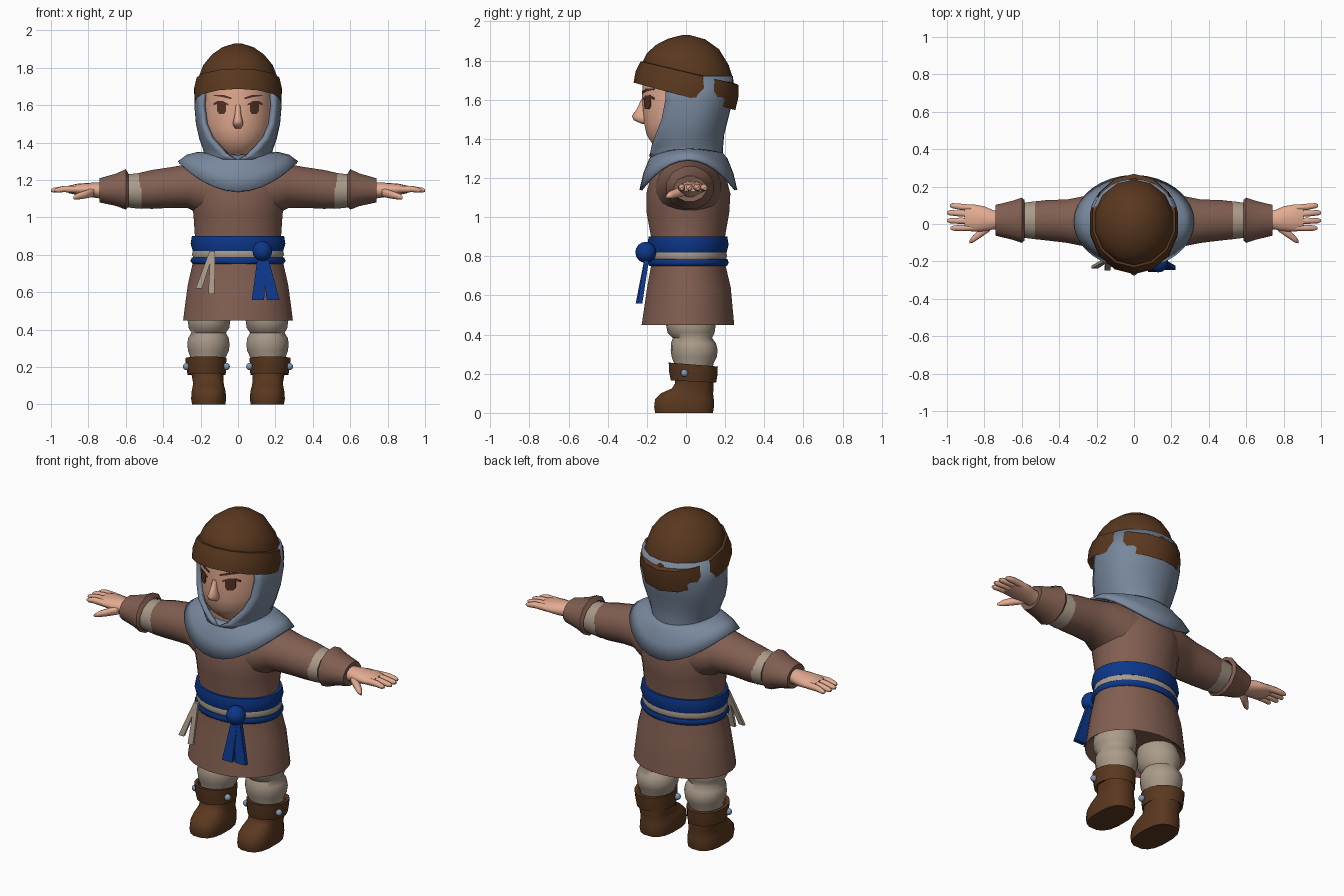
import bpy, bmesh, math
from mathutils import Vector


def material(name, r, g, b):
    m = bpy.data.materials.new(name)
    m.diffuse_color = (*[((c / 255 + 0.055) / 1.055) ** 2.4 for c in (r, g, b)], 1)
    return m


BROWN = material("dark_brown", 90, 56, 31)
TUNIC = material("tunic_brown", 129, 94, 81)
HOOD = material("slate_blue", 120, 136, 157)
SKIN = material("skin", 228, 172, 146)
LINEN = material("linen", 170, 155, 138)
BLUE = material("sash_blue", 12, 55, 138)
STUD = material("stud_grey", 130, 152, 180)
HAIR = material("brow_brown", 84, 50, 36)


def surface(name, rows, mat, closed=True, caps=True, angle=40, thick=0):
    """Skin a list of equal-length point rows."""
    bm = bmesh.new()
    vs = [[bm.verts.new(p) for p in row] for row in rows]
    n = len(rows[0])
    for a, b in zip(vs, vs[1:]):
        for i in range(n if closed else n - 1):
            j = (i + 1) % n
            bm.faces.new((a[i], a[j], b[j], b[i]))
    if caps and closed:
        bm.faces.new(vs[0])
        bm.faces.new(vs[-1])
    bmesh.ops.recalc_face_normals(bm, faces=bm.faces)
    me = bpy.data.meshes.new(name)
    bm.to_mesh(me)
    bm.free()
    me.materials.append(mat)
    me.shade_smooth()
    me.set_sharp_from_angle(angle=math.radians(angle))
    ob = bpy.data.objects.new(name, me)
    bpy.context.collection.objects.link(ob)
    if thick:
        mod = ob.modifiers.new("thickness", 'SOLIDIFY')
        mod.thickness = thick
        mod.offset = -1
    return ob


def loft(name, rings, mat, n=20, axis='z', side=1, power=1, **kw):
    """Rings: (t, centre a, centre b, radius a, radius b, slope along y)."""
    rows = []
    for t, ca, cb, ra, rb, *sl in rings:
        row = []
        for i in range(n):
            th = math.tau * (i + 0.5) / n
            c, s = math.cos(th), math.sin(th)
            a = ca + ra * math.copysign(abs(c) ** power, c)
            b = cb + rb * math.copysign(abs(s) ** power, s)
            if axis == 'z':
                row.append((side * a, b, t + (sl[0] * b if sl else 0)))
            else:
                row.append((side * t, a, b))
        rows.append(row)
    return surface(name, rows, mat, **kw)


def ball(name, loc, r, mat):
    rings = [(loc[2] + r * math.cos(a), loc[0], loc[1], r * math.sin(a), r * math.sin(a))
             for a in [math.pi * (k + 0.15) / 8.3 for k in range(9)]]
    return loft(name, rings, mat, n=14, angle=60)


def strip(name, p, q, w0, w1, mat, d=0.012):
    """Flat hanging cloth strip from p to q."""
    rows = []
    for pt, w in ((p, w0), (q, w1)):
        rows.append([Vector(pt) + Vector(o) for o in
                     ((-w, -d, 0), (w, -d, 0), (w, d, 0), (-w, d, 0))])
    return surface(name, rows, mat)


# Tunic body with a recessed underside
loft("tunic", [(0.52, 0, 0.01, 0.23, 0.18), (0.46, 0, 0.01, 0.28, 0.225),
               (0.45, 0, 0.01, 0.295, 0.238), (0.53, 0, 0.012, 0.285, 0.228),
               (0.64, 0, 0.015, 0.27, 0.215), (0.75, 0, 0.012, 0.245, 0.192),
               (0.9, 0, 0.01, 0.232, 0.19), (1.02, 0, 0.01, 0.24, 0.212),
               (1.12, 0, 0.012, 0.262, 0.216), (1.2, 0, 0.012, 0.26, 0.195),
               (1.28, 0, 0.01, 0.2, 0.16), (1.33, 0, 0.01, 0.12, 0.12)], TUNIC, n=28)

# Sash: two blue rolls with a linen cord between
for nm, z0, z1, r, m in (("sash_upper", 0.82, 0.9, 0.255, BLUE),
                         ("sash_cord", 0.778, 0.825, 0.248, LINEN),
                         ("sash_lower", 0.75, 0.785, 0.256, BLUE)):
    zm = (z0 + z1) / 2
    loft(nm, [(z0, 0, 0.01, r - 0.012, r - 0.056), (zm, 0, 0.01, r, r - 0.046),
              (z1, 0, 0.01, r - 0.007, r - 0.053)], m, n=28, angle=60)
ball("sash_knot", (0.13, -0.205, 0.82), 0.054, BLUE)
strip("sash_tail_left", (0.125, -0.2, 0.79), (0.107, -0.245, 0.56), 0.02, 0.033, BLUE)
strip("sash_tail_right", (0.14, -0.2, 0.79), (0.188, -0.235, 0.56), 0.02, 0.034, BLUE)
strip("cord_tail_left", (-0.14, -0.19, 0.82), (-0.21, -0.23, 0.62), 0.012, 0.017, LINEN, 0.008)
strip("cord_tail_right", (-0.135, -0.195, 0.82), (-0.142, -0.24, 0.59), 0.012, 0.017, LINEN, 0.008)

for s, tag in ((-1, "right"), (1, "left")):
    # Sleeve, linen wrap and flared cuff
    loft("sleeve_" + tag, [(0.1, 0.015, 1.14, 0.18, 0.16), (0.2, 0.015, 1.155, 0.165, 0.145),
                           (0.27, 0.015, 1.168, 0.135, 0.118), (0.36, 0.015, 1.16, 0.117, 0.11),
                           (0.46, 0.02, 1.15, 0.11, 0.105), (0.53, 0.02, 1.143, 0.102, 0.096)],
         TUNIC, axis='x', side=s)
    loft("sleeve_wrap_" + tag, [(0.515, 0.02, 1.143, 0.104, 0.098), (0.55, 0.02, 1.142, 0.1, 0.094),
                                (0.62, 0.02, 1.142, 0.09, 0.086)], LINEN, axis='x', side=s)
    loft("cuff_" + tag, [(0.62, 0.02, 1.145, 0.085, 0.08), (0.585, 0.02, 1.145, 0.112, 0.09),
                         (0.6, 0.02, 1.15, 0.125, 0.112), (0.65, 0.02, 1.148, 0.108, 0.09),
                         (0.74, 0.02, 1.145, 0.085, 0.067), (0.735, 0.02, 1.145, 0.06, 0.05)],
         TUNIC, n=12, axis='x', side=s)
    # Hand
    loft("palm_" + tag, [(0.7, 0.02, 1.142, 0.05, 0.042), (0.75, 0.022, 1.145, 0.052, 0.042),
                         (0.8, 0.028, 1.148, 0.068, 0.037), (0.86, 0.032, 1.15, 0.075, 0.03),
                         (0.905, 0.035, 1.15, 0.068, 0.02)], SKIN, n=14, axis='x', side=s, angle=60)
    for k, (y0, y1, tip) in enumerate(((-0.02, -0.022, 0.98), (0.016, 0.018, 1.0),
                                       (0.053, 0.06, 1.0), (0.086, 0.098, 0.985))):
        loft(f"finger_{k + 1}_{tag}", [(0.86, y0, 1.15, 0.018, 0.02), (0.93, (y0 + y1) / 2, 1.152, 0.018, 0.018),
                                       (tip - 0.015, y1, 1.146, 0.015, 0.014), (tip, y1, 1.144, 0.007, 0.007)],
             SKIN, n=8, axis='x', side=s, angle=60)
    loft("thumb_" + tag, [(0.77, -0.01, 1.135, 0.03, 0.026), (0.82, -0.048, 1.122, 0.027, 0.023),
                          (0.86, -0.08, 1.112, 0.021, 0.018), (0.88, -0.095, 1.105, 0.009, 0.008)],
         SKIN, n=8, axis='x', side=s, angle=60)
    # Puffy trouser leg
    loft("trouser_leg_" + tag, [(0.18, 0.165, 0.035, 0.085, 0.095), (0.25, 0.16, 0.04, 0.095, 0.1),
                                (0.285, 0.158, 0.042, 0.11, 0.115), (0.32, 0.158, 0.042, 0.115, 0.12),
                                (0.355, 0.158, 0.038, 0.11, 0.115), (0.383, 0.157, 0.033, 0.094, 0.1),
                                (0.41, 0.155, 0.026, 0.11, 0.12), (0.45, 0.155, 0.025, 0.116, 0.127),
                                (0.5, 0.15, 0.02, 0.11, 0.12), (0.56, 0.14, 0.01, 0.09, 0.1)],
         LINEN, n=18, side=s, angle=60)
    # Boot, folded top and studs
    loft("boot_" + tag, [(0, 0.157, -0.01, 0.09, 0.15), (0.03, 0.157, -0.01, 0.095, 0.155),
                         (0.07, 0.157, -0.008, 0.092, 0.152), (0.1, 0.158, 0.005, 0.085, 0.135),
                         (0.125, 0.16, 0.035, 0.083, 0.108), (0.15, 0.162, 0.042, 0.086, 0.1),
                         (0.2, 0.165, 0.042, 0.09, 0.1)], BROWN, n=16, side=s, power=0.75)
    loft("boot_fold_" + tag, [(0.17, 0.168, 0.038, 0.088, 0.1), (0.162, 0.168, 0.038, 0.104, 0.118, -0.05),
                              (0.2, 0.17, 0.037, 0.108, 0.125, -0.07), (0.25, 0.172, 0.037, 0.112, 0.128, -0.08),
                              (0.25, 0.17, 0.037, 0.095, 0.108, -0.08), (0.23, 0.168, 0.037, 0.085, 0.095)],
         BROWN, n=16, side=s)
    for x, nm in ((0.062, "inner"), (0.276, "outer")):
        ball(f"boot_stud_{nm}_{tag}", (s * x, -0.008, 0.203), 0.019, STUD)

# Head and nose
HEAD = [(1.24, 0, 0.01, 0.1, 0.1), (1.32, 0, 0, 0.105, 0.105), (1.345, 0, -0.03, 0.09, 0.11),
        (1.37, 0, -0.025, 0.125, 0.145), (1.42, 0, -0.015, 0.163, 0.187), (1.48, 0, -0.005, 0.183, 0.21),
        (1.54, 0, 0, 0.19, 0.22), (1.62, 0, 0, 0.19, 0.226), (1.74, 0, 0, 0.185, 0.22)]
loft("head", HEAD, SKIN, n=32, angle=60)
loft("nose", [(1.6, 0, -0.217, 0.012, 0.012), (1.55, 0, -0.225, 0.018, 0.028),
              (1.515, 0, -0.227, 0.027, 0.05), (1.495, 0, -0.222, 0.028, 0.044),
              (1.475, 0, -0.207, 0.016, 0.016)], SKIN, n=10, angle=60)


# Eyes and brows as thin plates following the face
def face_plate(name, cols, mat, s):
    rows = []
    for x, zb, zt in cols:
        y = -0.223 * math.sqrt(1 - (x / 0.19) ** 2)
        rows.append([(s * x, y + d, z) for d, z in ((-0.005, zb), (-0.005, zt), (0.004, zt), (0.004, zb))])
    surface(name, rows, mat)


for s, tag in ((-1, "right"), (1, "left")):
    face_plate("eye_" + tag, [(0.064, 1.57, 1.61), (0.075, 1.552, 1.612),
                              (0.1, 1.552, 1.614), (0.112, 1.57, 1.612)], HAIR, s)
    face_plate("lash_" + tag, [(0.05, 1.6, 1.606), (0.08, 1.607, 1.622),
                               (0.11, 1.607, 1.623), (0.132, 1.6, 1.61)], HAIR, s)
    face_plate("brow_" + tag, [(0.035, 1.632, 1.641), (0.08, 1.643, 1.656), (0.13, 1.651, 1.656)], HAIR, s)

# Hood wrapped round the head, open at the face
rows = []
for z, cy, rx, rf, rb, half in ((1.72, 0.04, 0.222, 0.28, 0.2, 0.192), (1.6, 0.05, 0.234, 0.3, 0.19, 0.2),
                                (1.5, 0.04, 0.225, 0.3, 0.175, 0.188), (1.42, 0.02, 0.208, 0.26, 0.175, 0.153),
                                (1.365, 0.01, 0.188, 0.22, 0.18, 0.1), (1.33, 0.005, 0.18, 0.195, 0.185, 0.05),
                                (1.31, 0, 0.18, 0.19, 0.19, 0.004)):
    a0 = math.asin(half / rx)
    row = []
    for i in range(29):
        a = a0 + (math.tau - 2 * a0) * i / 28
        c = math.cos(a)
        row.append((rx * math.sin(a), cy - (rf if c > 0 else rb) * c, z))
    rows.append(row)
surface("hood", rows[::-1], HOOD, closed=False, angle=60, thick=0.028)

# Shoulder cape, dipping at front and back
rows = []
for rx, ry, zs, ze in ((0.322, 0.25, 1.3, 1.14), (0.275, 0.23, 1.335, 1.225),
                       (0.215, 0.2, 1.35, 1.3), (0.165, 0.17, 1.35, 1.335)):
    rows.append([(rx * math.cos(a), 0.012 + ry * math.sin(a), zs + (ze - zs) * math.sin(a) ** 2)
                 for a in [math.tau * i / 32 for i in range(32)]])
surface("shoulder_cape", rows, HOOD, caps=False, angle=60, thick=0.015)

# Knitted cap with folded band, tilted back
loft("cap_band", [(1.66, 0, -0.005, 0.2, 0.225, -0.27), (1.615, 0, -0.008, 0.238, 0.26, -0.27),
                  (1.68, 0, 0.005, 0.24, 0.262, -0.26), (1.74, 0, 0.018, 0.227, 0.25, -0.24),
                  (1.745, 0, 0.018, 0.2, 0.22, -0.24)], BROWN, n=14, angle=50)
loft("cap_crown", [(1.7, 0, 0.012, 0.21, 0.23, -0.24), (1.75, 0, 0.012, 0.213, 0.232, -0.22),
                   (1.81, 0, 0.01, 0.19, 0.208, -0.15), (1.87, 0, 0.008, 0.142, 0.16, -0.07),
                   (1.91, 0, 0.004, 0.085, 0.095, -0.02), (1.93, 0, 0, 0.02, 0.02)], BROWN, n=14, angle=60)
